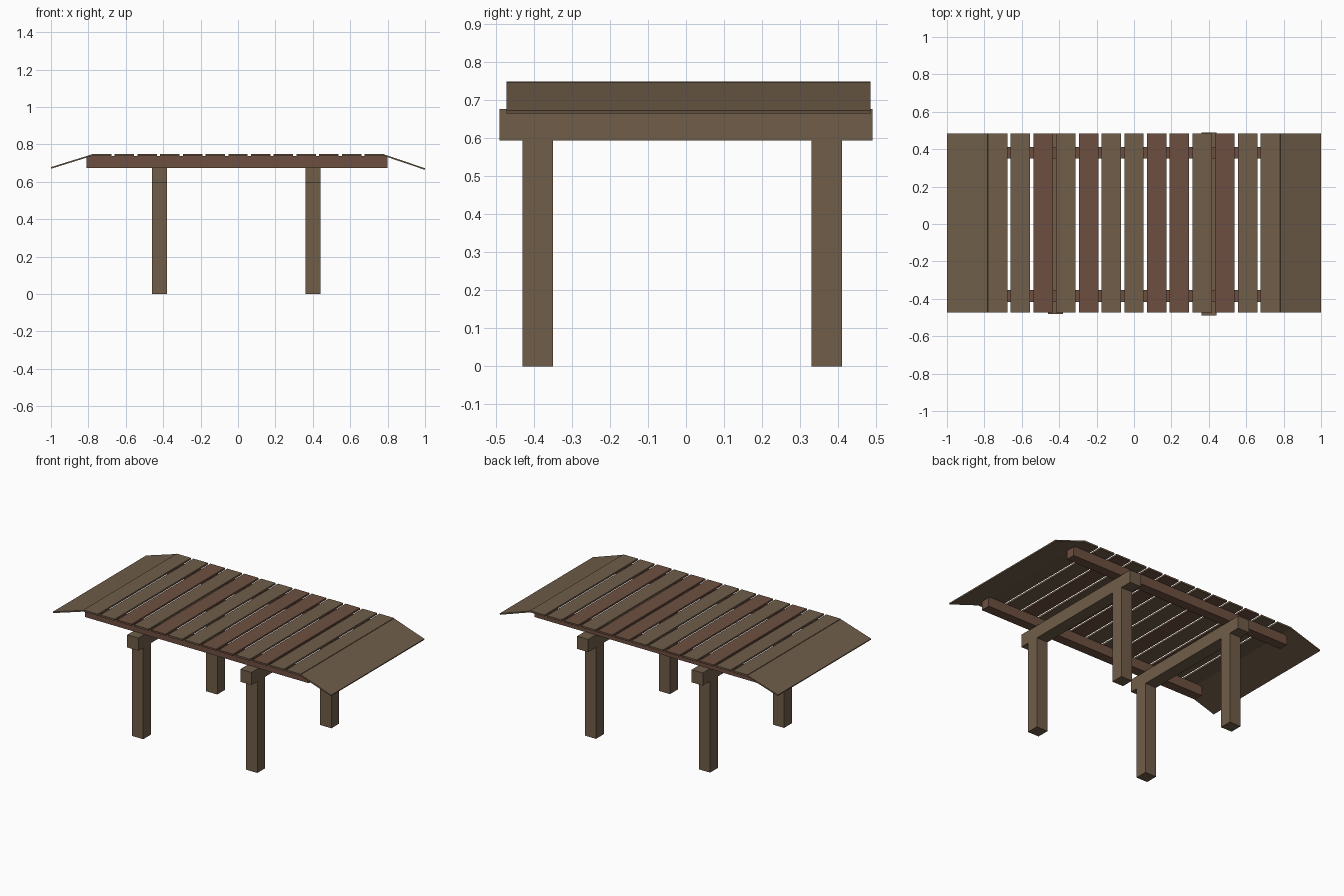
import bpy, bmesh

if "Cube" in bpy.data.objects:
    bpy.data.objects.remove(bpy.data.objects["Cube"])


def material(name, rgb):
    m = bpy.data.materials.new(name)
    m.diffuse_color = (*rgb, 1)
    m.use_nodes = True
    m.node_tree.nodes["Principled BSDF"].inputs["Base Color"].default_value = m.diffuse_color
    return m


TAN = material("tan_wood", (0.16, 0.11, 0.066))
RED = material("red_wood", (0.155, 0.078, 0.052))


def extrude_profile(name, pts, y0, y1, mat):
    """Extrude an x-z outline along y."""
    bm = bmesh.new()
    face = bm.faces.new([bm.verts.new((x, y0, z)) for x, z in pts])
    out = bmesh.ops.extrude_face_region(bm, geom=[face])
    verts = [v for v in out["geom"] if isinstance(v, bmesh.types.BMVert)]
    bmesh.ops.translate(bm, verts=verts, vec=(0, y1 - y0, 0))
    bmesh.ops.recalc_face_normals(bm, faces=bm.faces)
    me = bpy.data.meshes.new(name)
    bm.to_mesh(me)
    bm.free()
    me.materials.append(mat)
    ob = bpy.data.objects.new(name, me)
    bpy.context.collection.objects.link(ob)
    return ob


def box(name, x0, x1, y0, y1, z0, z1, mat):
    return extrude_profile(name, [(x0, z0), (x1, z0), (x1, z1), (x0, z1)], y0, y1, mat)


# Posts and the cross beams resting on them
for side, x, b0, b1 in (("left", -0.42, -0.48, 0.485), ("right", 0.40, -0.49, 0.49)):
    for end, y in (("front", -0.39), ("back", 0.37)):
        box(f"{end}_{side}_post", x - 0.04, x + 0.04, y - 0.04, y + 0.04, 0, 0.594, TAN)
    box(f"{side}_cross_beam", x - 0.04, x + 0.04, b0, b1, 0.594, 0.676, TAN)

# Long beams carrying the roof slats
for end, y in (("front", -0.385), ("back", 0.38)):
    box(f"{end}_long_beam", -0.81, 0.80, y - 0.031, y + 0.031, 0.674, 0.737, RED)

# Roof slats: T = tan, R = red
for i, c in enumerate("TTRTRTTRRTRTT"):
    x = (i - 6) * 0.1215
    box(f"roof_slat_{i + 1}", x - 0.052, x + 0.052, -0.472, 0.485, 0.738, 0.749,
        TAN if c == "T" else RED)

# Sloping eave boards at both ends
for side, s, tip in (("left", -1, 0.670), ("right", 1, 0.664)):
    extrude_profile(f"{side}_eave_board",
                    [(s * 0.78, 0.738), (s * 0.998, tip), (s * 1.0, tip + 0.008), (s * 0.782, 0.746)],
                    -0.472, 0.485, TAN)
